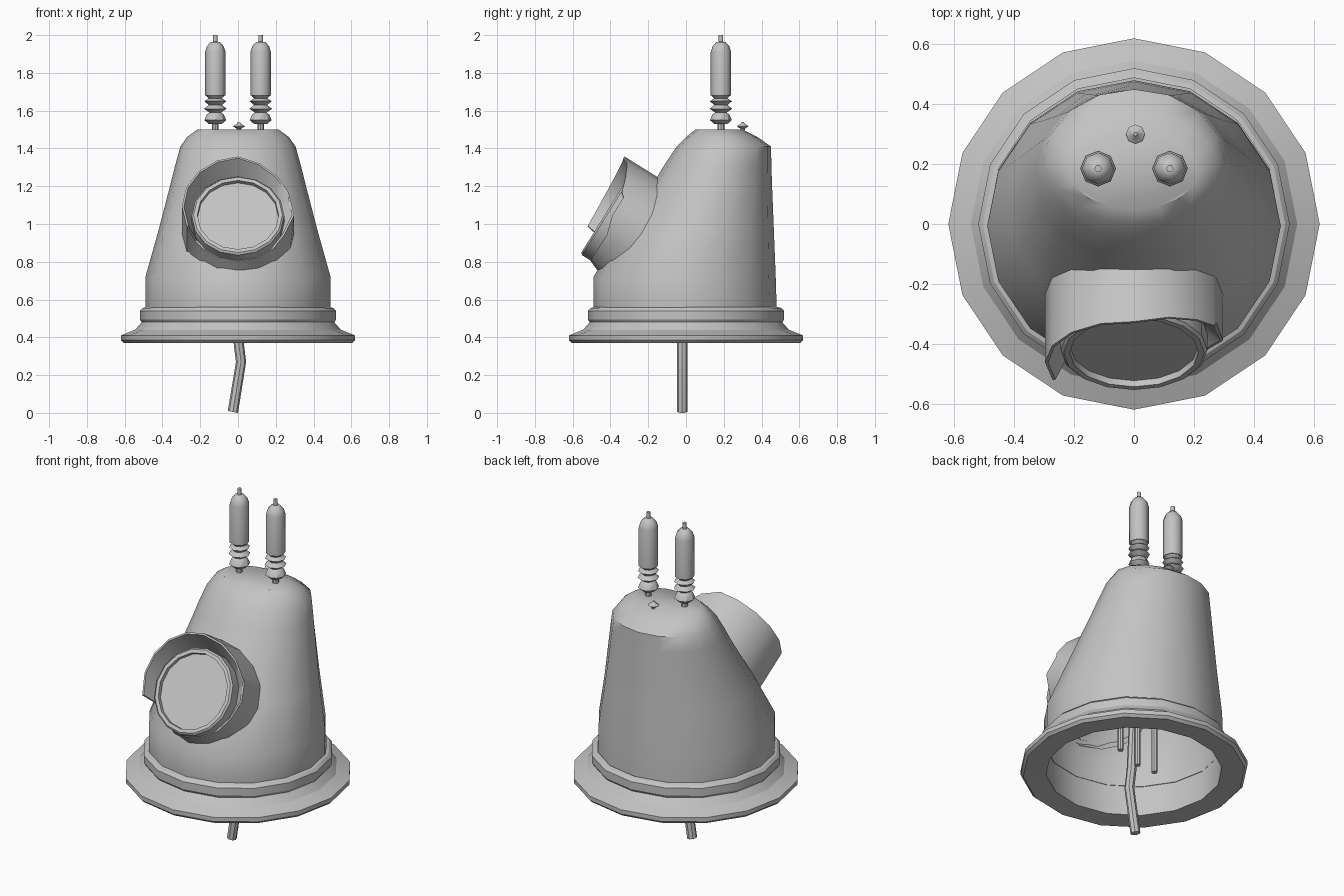
import bpy, bmesh, math
from mathutils import Vector

if "Cube" in bpy.data.objects:
    bpy.data.objects.remove(bpy.data.objects["Cube"], do_unlink=True)

grey = bpy.data.materials.new("plain grey")
grey.use_nodes = True
COLOUR = (0.55, 0.55, 0.55, 1)
grey.diffuse_color = COLOUR
grey.node_tree.nodes["Principled BSDF"].inputs["Base Color"].default_value = COLOUR


def loft(name, rings, cap_start=False, cap_end=False, angle=35, flip=False):
    """Skin equal-length closed rings of points into one object."""
    bm = bmesh.new()
    loops = [[bm.verts.new(p) for p in ring] for ring in rings]
    n = len(loops[0])
    for a, b in zip(loops, loops[1:]):
        for i in range(n):
            j = (i + 1) % n
            bm.faces.new((a[i], a[j], b[j], b[i]))
    if cap_start:
        bm.faces.new(loops[0][::-1])
    if cap_end:
        bm.faces.new(loops[-1])
    if flip:
        bmesh.ops.reverse_faces(bm, faces=bm.faces)
    mesh = bpy.data.meshes.new(name)
    bm.to_mesh(mesh)
    bm.free()
    mesh.materials.append(grey)
    obj = bpy.data.objects.new(name, mesh)
    bpy.context.collection.objects.link(obj)
    bpy.ops.object.select_all(action='DESELECT')
    obj.select_set(True)
    bpy.context.view_layer.objects.active = obj
    bpy.ops.object.shade_smooth_by_angle(angle=math.radians(angle))
    return obj


def oval(rx, ry, cy, z, n=16, cx=0):
    return [(cx + rx * math.cos(math.tau * i / n), cy + ry * math.sin(math.tau * i / n), z)
            for i in range(n)]


def turned(name, profile, x=0, y=0, n=16, caps=True, angle=35):
    return loft(name, [oval(r, r, y, z, n, x) for r, z in profile], caps, caps, angle)


# Flared base brim with its raised band, open underneath
turned("base_brim", [(0.48, 0.375), (0.605, 0.37), (0.62, 0.385), (0.62, 0.41), (0.545, 0.44),
                     (0.51, 0.48), (0.52, 0.495), (0.52, 0.54), (0.505, 0.555), (0.488, 0.56)],
       caps=False, angle=25)

# Bell body: height, half width, front, back
sections = [(0.375, 0.48, -0.48, 0.48), (0.56, 0.49, -0.49, 0.48), (0.72, 0.49, -0.49, 0.475),
            (0.97, 0.42, -0.34, 0.465), (1.22, 0.355, -0.17, 0.455), (1.32, 0.33, -0.11, 0.452),
            (1.41, 0.305, -0.05, 0.45), (1.46, 0.27, 0.0, 0.38), (1.5, 0.215, 0.05, 0.3)]
loft("bell_body", [oval(hx, (b - f) / 2, (f + b) / 2, z) for z, hx, f, b in sections],
     cap_end=True, angle=40)

# Insulated terminals on the crown
for side, x in (("left", 0.12), ("right", -0.12)):
    turned(side + "_insulator", [(0.018, 1.49), (0.018, 1.53), (0.035, 1.53), (0.058, 1.55),
                                 (0.045, 1.58), (0.03, 1.59), (0.06, 1.61), (0.035, 1.63),
                                 (0.058, 1.65), (0.035, 1.665), (0.05, 1.68)], x, 0.185, 8)
    turned(side + "_capsule", [(0.054, 1.68), (0.054, 1.91), (0.045, 1.94), (0.025, 1.963),
                               (0.012, 1.965), (0.012, 2.0)], x, 0.185, 8, angle=50)
turned("crown_stud", [(0.01, 1.49), (0.012, 1.505), (0.032, 1.517), (0.012, 1.53),
                      (0.006, 1.54)], 0.005, 0.3, 8)

# Inner rods
for i, (x, end) in enumerate(((0.12, 0.45), (0, 0.4), (-0.12, 0.4))):
    turned(f"inner_rod_{i + 1}", [(0.016, end), (0.016, 1.42)], x, 0.03, 8)

# Bent hanging cord
loft("hanging_cord", [oval(0.027, 0.027, -0.02, z, 8, x)
                      for x, z in ((-0.027, 0.01), (0.016, 0.27), (0.0, 0.4), (-0.02, 0.8))],
     True, True)
for v in bpy.data.objects["hanging_cord"].data.vertices:
    if v.co.z < 0.02:
        v.co.z += 0.2 * -(v.co.x + 0.027) + -0.005

# Frame of the tilted lens: axis points forward and upward
CENTRE = Vector((0, -0.40, 1.03))
AXIS = Vector((0, -0.85, 0.53)).normalized()
RISE = Vector((0, 0.53, 0.85)).normalized()


def lens_point(deg, radius, depth, lift=0):
    a = math.radians(deg)
    return (CENTRE + AXIS * depth + RISE * (radius * math.sin(a) + lift)
            + Vector((radius * math.cos(a), 0, 0)))


def lens_ring(radius, depth):
    return [lens_point(360 * i / 16, radius, depth) for i in range(16)]


# Lens rim and lens
loft("lens_rim", [lens_ring(r, d) for r, d in ((0.245, -0.1), (0.245, 0.025), (0.235, 0.035),
                                               (0.215, 0.035), (0.213, 0.005))], angle=25)
loft("lens_disc", [lens_ring(0.216, 0), lens_ring(0.214, 0.012)], True, True)


# Hood: long over the top and one side, cut short below
def lip(deg):
    if 25 < deg < 90:
        return 0.02 + 0.09 * (deg - 25) / 65
    if 90 <= deg <= 205:
        return 0.11 - 0.03 * (deg - 90) / 115
    return 0.0 if deg <= 25 else -0.03


angles = [0, 22, 26, 45, 67, 90, 112, 135, 157, 180, 204, 212, 225, 247, 270, 292, 315, 337]
back, front, inside, seat = [], [], [], []
for deg in angles:
    low = 0.03 if 205 < deg < 340 else 0
    spread = abs(math.cos(math.radians(deg)))
    back.append(lens_point(deg, 0.297, -0.105 - 0.11 * spread, 0.02))
    front.append(lens_point(deg, 0.297 - low, lip(deg), 0.02))
    inside.append(lens_point(deg, 0.287 - low, lip(deg), 0.02))
    seat.append(lens_point(deg, 0.24, -0.045))
loft("lens_hood", [back, front, inside, seat], angle=40)
